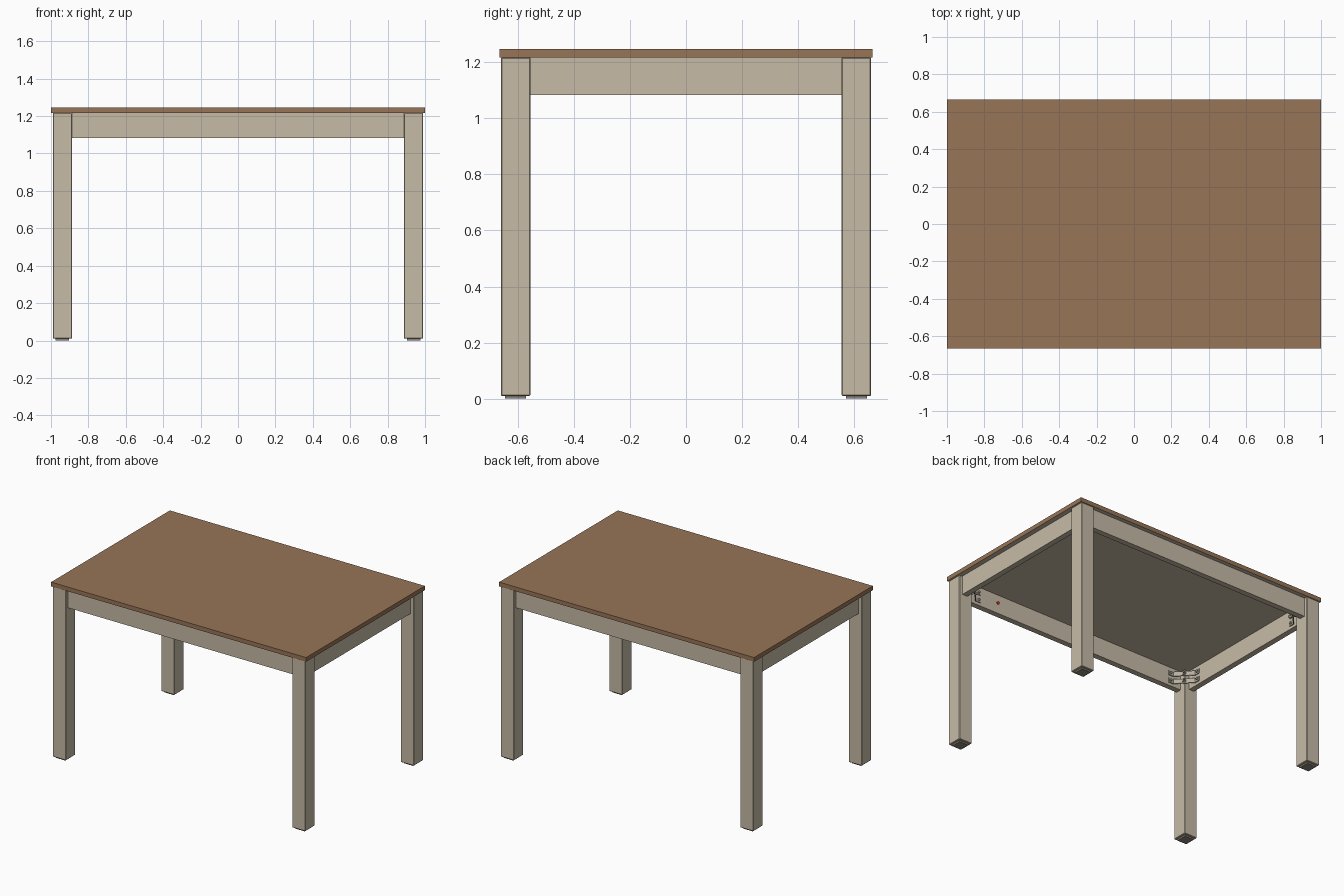
import bpy, bmesh, math
from mathutils import Matrix, Vector

if "Cube" in bpy.data.objects:
    bpy.data.objects.remove(bpy.data.objects["Cube"])


def material(name, r, g, b):
    def lin(c):
        c /= 255
        return c / 12.92 if c <= 0.04045 else ((c + 0.055) / 1.055) ** 2.4
    m = bpy.data.materials.new(name)
    m.diffuse_color = (lin(r), lin(g), lin(b), 1)
    m.use_nodes = True
    m.node_tree.nodes["Principled BSDF"].inputs["Base Color"].default_value = m.diffuse_color
    return m


WOOD = material("brown wood", 152, 117, 87)
PAINT = material("beige paint", 198, 187, 166)
METAL = material("bracket metal", 182, 176, 162)
PAD = material("pad grey", 140, 135, 124)
RED = material("red mark", 190, 60, 45)


def finish(name, bm, mats):
    bmesh.ops.recalc_face_normals(bm, faces=bm.faces)
    me = bpy.data.meshes.new(name)
    bm.to_mesh(me)
    bm.free()
    for m in mats:
        me.materials.append(m)
    ob = bpy.data.objects.new(name, me)
    bpy.context.collection.objects.link(ob)
    return ob


def box(name, lo, hi, mat, bevel=0.0):
    lo, hi = Vector(lo), Vector(hi)
    bm = bmesh.new()
    bmesh.ops.create_cube(bm, size=1, matrix=Matrix.Translation((lo + hi) / 2)
                          @ Matrix.Diagonal((*(hi - lo), 1)))
    if bevel:
        bmesh.ops.bevel(bm, geom=bm.edges[:], offset=bevel, segments=1, affect='EDGES')
    return finish(name, bm, [mat])


def rod(bm, centre, axis, radius, length, sides=12):
    rot = Vector(axis).to_track_quat('Z', 'Y').to_matrix().to_4x4()
    bmesh.ops.create_cone(bm, cap_ends=True, segments=sides, radius1=radius,
                          radius2=radius, depth=length,
                          matrix=Matrix.Translation(centre) @ rot)


# Main sizes
TOP_Z, UNDER_Z, APRON_Z = 1.247, 1.217, 1.083
LX, LY = 0.99, 0.66            # outer leg faces
IX, IY = 0.888, 0.555          # inner leg faces
AX, AY, T = 0.965, 0.635, 0.04  # outer apron faces, apron thickness

# Table top: brown with a painted underside
top = box("table_top", (-1, -0.665, UNDER_Z), (1, 0.665, TOP_Z), WOOD)
top.data.materials.append(PAINT)
for p in top.data.polygons:
    if p.normal.z < -0.5:
        p.material_index = 1

# Aprons, set back from the leg faces
for side, s in (("front", -1), ("back", 1)):
    a, b = sorted((s * (AY - T), s * AY))
    box(side + "_apron", (-IX, a, APRON_Z), (IX, b, UNDER_Z), PAINT)
for side, s in (("left", -1), ("right", 1)):
    a, b = sorted((s * (AX - T), s * AX))
    box(side + "_apron", (a, -IY, APRON_Z), (b, IY, UNDER_Z), PAINT)


def corner_bracket(name, sx, sy):
    """Two bent metal straps across the corner, with a bolt and screws."""
    bm = bmesh.new()
    px, py, t = AX - T, AY - T, 0.006
    outer = [(0.785, py), (0.825, py), (px, 0.49), (px, 0.45)]
    inner = [(0.785, py - t), (0.822, py - t), (px - t, 0.487), (px - t, 0.45)]
    loop = outer + inner[::-1]
    diag = Vector((0.105, 0.1, 0)).normalized()
    mid = Vector(((0.825 + px) / 2, (py + 0.49) / 2, 0))
    for z0, z1 in ((1.103, 1.135), (1.158, 1.19)):
        for i in range(3):
            quad = [outer[i], outer[i + 1], inner[i + 1], inner[i]]
            lo = [bm.verts.new((x * sx, y * sy, z0)) for x, y in quad]
            hi = [bm.verts.new((x * sx, y * sy, z1)) for x, y in quad]
            bm.faces.new(lo)
            bm.faces.new(hi)
            for k in range(4):
                n = (k + 1) % 4
                bm.faces.new((lo[k], lo[n], hi[n], hi[k]))
        z = (z0 + z1) / 2
        flip = Vector((sx, sy, 1))
        # bolt into the leg and its nut
        c = mid + Vector((0, 0, z))
        rod(bm, c * flip, diag * flip, 0.006, 0.07)
        rod(bm, (c - diag * 0.009) * flip, diag * flip, 0.012, 0.01, 6)
        # screws into the aprons
        rod(bm, (0.8 * sx, (py - 0.01) * sy, z), (0, 1, 0), 0.008, 0.014)
        rod(bm, ((px - 0.01) * sx, 0.465 * sy, z), (1, 0, 0), 0.008, 0.014)
    finish(name, bm, [METAL])


# Legs, foot pads and corner brackets
for fb, sy in (("front", -1), ("back", 1)):
    for lr, sx in (("left", -1), ("right", 1)):
        xa, xb = sorted((sx * IX, sx * LX))
        ya, yb = sorted((sy * IY, sy * LY))
        box(f"{fb}_{lr}_leg", (xa, ya, 0.01), (xb, yb, UNDER_Z), PAINT, 0.003)
        g = 0.015
        box(f"{fb}_{lr}_foot_pad", (xa + g, ya + g, 0), (xb - g, yb - g, 0.011), PAD)
        corner_bracket(f"{fb}_{lr}_bracket", sx, sy)

# Small red mark inside the front apron
bm = bmesh.new()
rod(bm, (0.634, -(AY - T) + 0.002, 1.16), (0, 1, 0), 0.012, 0.006, 16)
finish("red_mark", bm, [RED])
